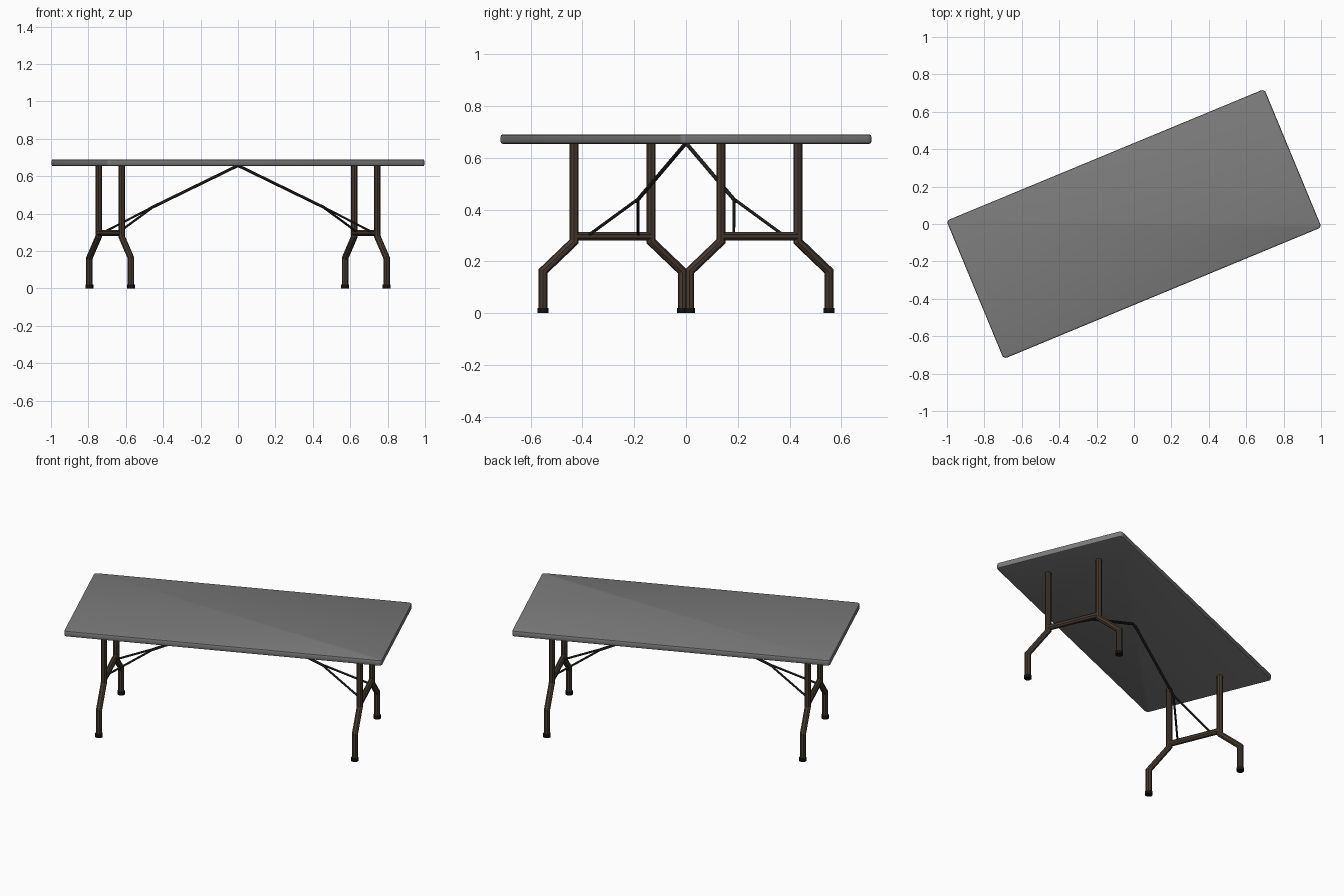
import bpy, bmesh, math
from mathutils import Vector, Matrix

if "Cube" in bpy.data.objects:
    bpy.data.objects.remove(bpy.data.objects["Cube"])

TURN = Matrix.Rotation(math.radians(22.5), 4, 'Z')


def material(name, rgb):
    m = bpy.data.materials.new(name)
    m.diffuse_color = (*rgb, 1)
    m.use_nodes = True
    m.node_tree.nodes["Principled BSDF"].inputs["Base Color"].default_value = m.diffuse_color
    return m


brown = material("brown_metal", (0.06, 0.042, 0.03))
dark = material("dark_metal", (0.03, 0.027, 0.022))
black = material("black_rubber", (0.006, 0.006, 0.006))
grey = material("grey_plastic", (0.2, 0.2, 0.2))


def finish(name, bm, mat):
    bmesh.ops.recalc_face_normals(bm, faces=bm.faces)
    me = bpy.data.meshes.new(name)
    bm.to_mesh(me)
    bm.free()
    me.materials.append(mat)
    ob = bpy.data.objects.new(name, me)
    ob.matrix_world = TURN
    bpy.context.collection.objects.link(ob)
    bpy.context.view_layer.objects.active = ob
    bpy.ops.object.select_all(action='DESELECT')
    ob.select_set(True)
    bpy.ops.object.shade_smooth_by_angle(angle=math.radians(30))
    return ob


def tube(name, points, radius, mat, sides=8):
    """Mitred round tube along a planar path."""
    pts = [Vector(p) for p in points]
    dirs = [(b - a).normalized() for a, b in zip(pts, pts[1:])]
    side = dirs[0].cross(dirs[-1]) if len(dirs) > 2 else Vector()
    side = Vector((1, 0, 0)) if abs(dirs[0].x) < 0.1 else dirs[0].orthogonal().normalized()
    bm = bmesh.new()
    rings = []
    for i, p in enumerate(pts):
        d0, d1 = dirs[max(i - 1, 0)], dirs[min(i, len(dirs) - 1)]
        t = (d0 + d1).normalized()
        up = t.cross(side).normalized() / t.dot(d0)
        angles = [2 * math.pi * (k + 0.5) / sides for k in range(sides)]
        rings.append([bm.verts.new(p + radius * (side * math.cos(a) + up * math.sin(a)))
                      for a in angles])
    for r, s in zip(rings, rings[1:]):
        for k in range(sides):
            n = (k + 1) % sides
            bm.faces.new((r[k], r[n], s[n], s[k]))
    bm.faces.new(rings[0])
    bm.faces.new(rings[-1])
    return finish(name, bm, mat)


# Tabletop: slab with rounded corners and softened rims
bm = bmesh.new()
bmesh.ops.create_cube(bm, size=1)
bmesh.ops.scale(bm, vec=(1.84, 0.80, 0.036), verts=bm.verts)
bmesh.ops.translate(bm, vec=(0, 0, 0.672), verts=bm.verts)
upright = [e for e in bm.edges if abs(e.verts[0].co.z - e.verts[1].co.z) > 0.01]
bmesh.ops.bevel(bm, geom=upright, offset=0.02, segments=4, profile=0.5, affect='EDGES')
rim = [e for e in bm.edges if abs(e.verts[0].co.z - e.verts[1].co.z) < 0.001]
bmesh.ops.bevel(bm, geom=rim, offset=0.008, segments=2, profile=0.5, affect='EDGES')
finish("tabletop", bm, grey)

for sx, end in ((-1, "left"), (1, "right")):
    x = 0.74 * sx
    for sy, row in ((-1, "front"), (1, "back")):
        # Bent leg and its rubber foot
        tube(f"{end}_{row}_leg",
             [(x, 0.161 * sy, 0.658), (x, 0.161 * sy, 0.277),
              (x, 0.291 * sy, 0.162), (x, 0.291 * sy, 0.01)], 0.0175, brown)
        tube(f"{end}_{row}_foot",
             [(x, 0.291 * sy, 0), (x, 0.291 * sy, 0.02)], 0.0215, black, 12)
        # Fork of the folding brace
        tube(f"{end}_{row}_brace_fork",
             [(0.49 * sx, 0.003 * sy, 0.437), (x, 0.107 * sy, 0.297)], 0.006, dark)
    # Crossbar between the legs and the main brace rod
    tube(f"{end}_crossbar", [(x, -0.161, 0.297), (x, 0.161, 0.297)], 0.0175, brown)
    tube(f"{end}_brace_rod", [(0, 0, 0.657), (0.5 * sx, 0, 0.432)], 0.008, dark)
